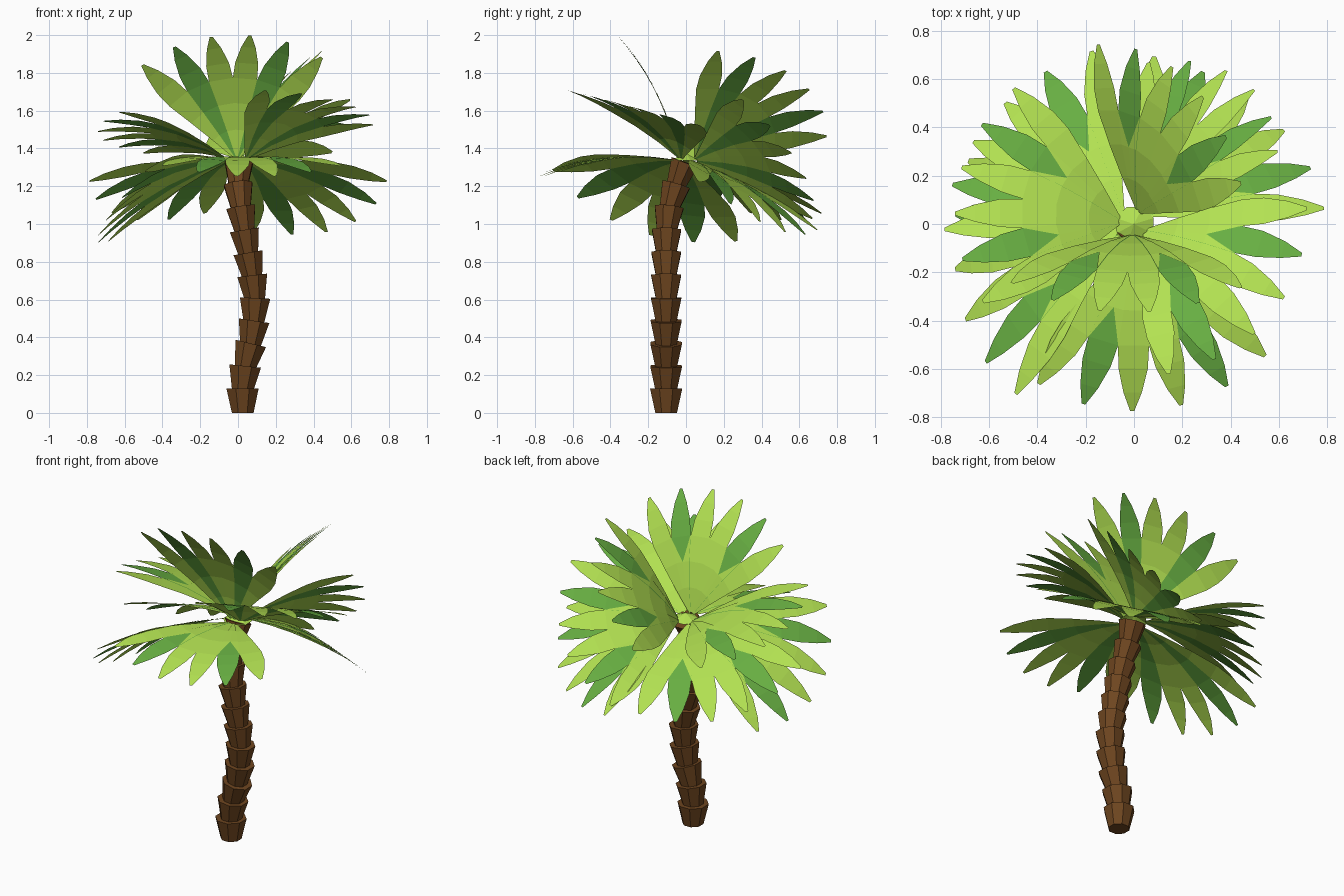
import bpy, bmesh, math
from mathutils import Vector

cube = bpy.data.objects.get("Cube")
if cube:
    bpy.data.objects.remove(cube, do_unlink=True)


def material(name, rgb):
    m = bpy.data.materials.new(name)
    m.use_nodes = True
    m.diffuse_color = (*rgb, 1)
    m.node_tree.nodes["Principled BSDF"].inputs["Base Color"].default_value = (*rgb, 1)
    return m


BARK = material("brown bark", (0.155, 0.06, 0.014))
LIGHT = material("light green leaf", (0.45, 0.76, 0.084))
DARK = material("dark green leaf", (0.138, 0.43, 0.055))


def finish(bm, name, mats):
    mesh = bpy.data.meshes.new(name)
    bm.to_mesh(mesh)
    bm.free()
    for m in mats:
        mesh.materials.append(m)
    ob = bpy.data.objects.new(name, mesh)
    bpy.context.collection.objects.link(ob)
    return ob


# Trunk: flared eight-sided sections stacked along a bent path
PATH_X = [0.025, 0.024, 0.037, 0.066, 0.084, 0.09, 0.076, 0.055, 0.035, 0.016, 0.002, 0.005]
PATH_Y = [-0.105] * 8 + [-0.103, -0.09, -0.055, -0.01]
STEP = 0.12
SIDES = 8
path = [Vector((x, y, i * STEP)) for i, (x, y) in enumerate(zip(PATH_X, PATH_Y))]


def ring(bm, centre, axis, radius):
    turn = Vector((0, 0, 1)).rotation_difference(axis)
    verts = []
    for k in range(SIDES):
        a = (k + 0.5) * math.tau / SIDES
        verts.append(bm.verts.new(centre + turn @ Vector((radius * math.cos(a), radius * math.sin(a), 0))))
    return verts


bm = bmesh.new()
for i in range(len(path) - 1):
    low, high = path[i], path[i + 1]
    axis = (high - low).normalized()
    if i == 0:
        axis = Vector((0, 0, 1))
    shrink = 1 - 0.013 * i
    a = ring(bm, low, axis, 0.062 * shrink)
    b = ring(bm, high + axis * 0.008, axis, 0.092 * shrink)
    for k in range(SIDES):
        n = (k + 1) % SIDES
        bm.faces.new((a[k], a[n], b[n], b[k]))
    bm.faces.new(b)
    bm.faces.new(a[::-1])
finish(bm, "trunk", [BARK])

# Crown: low green cap where the fronds meet
bm = bmesh.new()
rim = ring(bm, Vector((0.003, -0.008, 1.335)), Vector((0, 0, 1)), 0.085)
peak = bm.verts.new((0, 0, 1.375))
for k in range(SIDES):
    bm.faces.new((rim[k], rim[(k + 1) % SIDES], peak))
finish(bm, "crown", [LIGHT])


# Fronds: flat fans of six pointed blades, bent along their length
BLADES = 6
HALF = math.radians(8)
CLEFT = 0.62
STATIONS = [(r, r * math.tan(HALF)) for r in (0.03, 0.22, 0.42, CLEFT)]
STATIONS += [(0.75, 0.083), (0.89, 0.052), (1.0, 0.011)]
CROWN = Vector((0, 0, 1.335))
WEB_LIFT = 0.003


def frond(name, tip, side, bend):
    tip, side = Vector(tip), Vector(side)
    base = CROWN + Vector((tip.x, tip.y, 0)).normalized() * 0.045
    rib = tip - base
    length = rib.length
    along = rib.normalized()
    side = (side - along * side.dot(along)).normalized()
    up = side.cross(along)
    if up.z < 0:
        up = -up

    def point(r, w, angle, lift=0):
        s, c = math.sin(angle), math.cos(angle)
        u, v = r * s + w * c, r * c - w * s
        return base + side * (u * length) + rib * v + up * (bend * length * v * (1 - v) + lift)

    bm = bmesh.new()
    for k in range(BLADES):
        angle = (k - (BLADES - 1) / 2) * 2 * HALF
        dark = k in (1, BLADES - 2)
        previous = None
        for r, w in STATIONS:
            pair = [bm.verts.new(point(r, e * w, angle)) for e in (-1, 1)]
            if previous:
                f = bm.faces.new((previous[0], previous[1], pair[1], pair[0]))
                f.material_index = int(dark)
            previous = pair
        # Light web over the inner part of each dark blade, ending in a notch
        if dark:
            rows = [[bm.verts.new(point(r, e * w, angle, WEB_LIFT)) for e in (-1, 0, 1)]
                    for r, w in STATIONS[:4]]
            for near, far in zip(rows[:2], rows[1:3]):
                for j in (0, 1):
                    bm.faces.new((near[j], near[j + 1], far[j + 1], far[j]))
            bm.faces.new((rows[2][0], rows[2][1], rows[3][0]))
            bm.faces.new((rows[2][1], rows[2][2], rows[3][2]))
            bm.verts.remove(rows[3][1])
    bmesh.ops.remove_doubles(bm, verts=bm.verts, dist=0.0005)
    # Top surface faces upward
    bm.normal_update()
    if sum(f.normal.dot(up) for f in bm.faces) < 0:
        bmesh.ops.reverse_faces(bm, faces=bm.faces)
    finish(bm, name, [LIGHT, DARK])


# Each frond: middle of its tips, direction across it, amount of bend
FRONDS = {
    "front_frond": ((0.095, -0.77, 1.25), (0.92, 0.12, 0), 0.3),
    "upright_front_frond": ((-0.04, -0.365, 2.0), (1, 0, 0), 0.3),
    "upright_back_frond": ((0.225, 0.595, 1.765), (-0.55, 0.59, -0.4), 0.3),
    "raised_left_frond": ((0.565, -0.385, 1.64), (0.58, 0.71, -0.19), 0.42),
    "drooping_back_left_frond": ((0.55, 0.46, 0.98), (-0.67, 0.59, -0.24), 0.3),
    "drooping_right_frond": ((-0.725, -0.295, 0.975), (-0.19, 0.85, -0.34), 0.3),
    "drooping_back_right_frond": ((-0.605, 0.425, 1.035), (-0.56, -0.71, 0.17), 0.3),
    "raised_right_frond": ((-0.735, 0.14, 1.465), (-0.06, -0.87, 0.2), 0.4),
    "rolled_back_left_frond": ((0.445, 0.6, 1.31), (-0.57, 0.36, -0.65), 0.3),
}
for name, (tip, side, bend) in FRONDS.items():
    frond(name, tip, side, bend)
